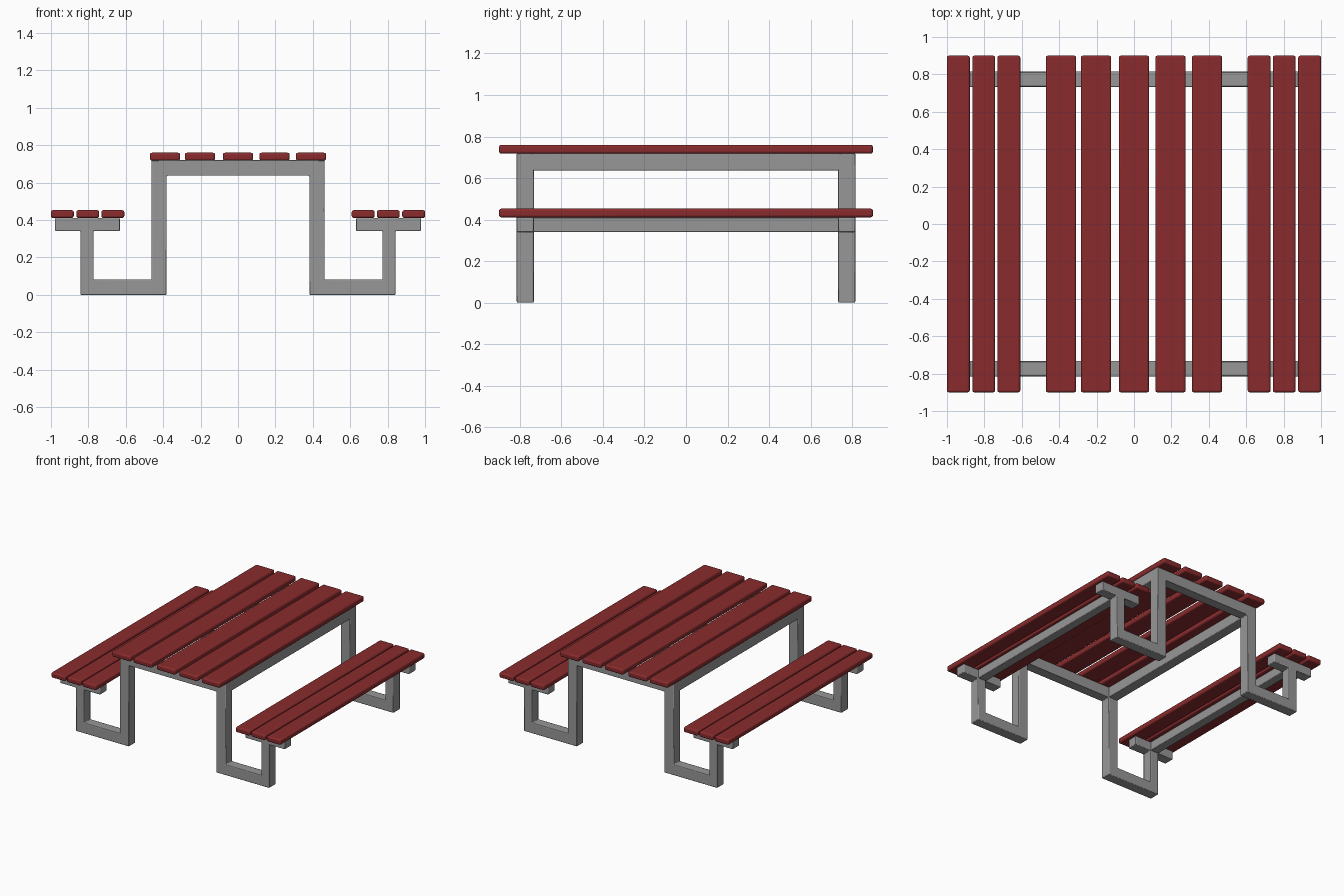
import bpy
import bmesh

cube = bpy.data.objects.get("Cube")
if cube:
    bpy.data.objects.remove(cube, do_unlink=True)


def make_material(name, rgb):
    mat = bpy.data.materials.new(name)
    mat.use_nodes = True
    mat.diffuse_color = (*rgb, 1)
    mat.node_tree.nodes["Principled BSDF"].inputs["Base Color"].default_value = (*rgb, 1)
    return mat


red = make_material("dark red slats", (0.25, 0.024, 0.026))
grey = make_material("grey steel", (0.31, 0.31, 0.31))


def extrude_profile(name, points, y0, y1, mat, bevel, segments):
    """Extrude an x-z outline from y0 to y1 and round its edges."""
    bm = bmesh.new()
    face = bm.faces.new([bm.verts.new((x, y0, z)) for x, z in points])
    ext = bmesh.ops.extrude_face_region(bm, geom=[face])
    verts = [g for g in ext["geom"] if isinstance(g, bmesh.types.BMVert)]
    bmesh.ops.translate(bm, verts=verts, vec=(0, y1 - y0, 0))
    bmesh.ops.recalc_face_normals(bm, faces=bm.faces)
    mesh = bpy.data.meshes.new(name)
    bm.to_mesh(mesh)
    bm.free()
    mesh.materials.append(mat)
    obj = bpy.data.objects.new(name, mesh)
    bpy.context.collection.objects.link(obj)
    mod = obj.modifiers.new("rounded edges", "BEVEL")
    mod.width = bevel
    mod.segments = segments
    bpy.ops.object.select_all(action="DESELECT")
    obj.select_set(True)
    bpy.context.view_layer.objects.active = obj
    bpy.ops.object.shade_smooth_by_angle()
    return obj


def bar(name, x0, x1, z0, z1, y0, y1, mat, bevel, segments):
    outline = [(x0, z0), (x1, z0), (x1, z1), (x0, z1)]
    return extrude_profile(name, outline, y0, y1, mat, bevel, segments)


# Heights and depths shared by the parts
TABLE_Z, BENCH_Z, SLAT_T = 0.72, 0.411, 0.042
BEAM_BOTTOM, BAR_BOTTOM, BASE_TOP = 0.637, 0.341, 0.082
FRAME_IN, FRAME_OUT = 0.733, 0.815
LEG_IN, LEG_OUT, POST_IN, POST_OUT = 0.381, 0.462, 0.772, 0.842
BAR_IN, BAR_OUT = 0.632, 0.978

# End frames: table beam, legs, feet, bench posts and bench bars in one outline
half = [(LEG_IN, BEAM_BOTTOM), (LEG_IN, 0), (POST_OUT, 0), (POST_OUT, BAR_BOTTOM),
        (BAR_OUT, BAR_BOTTOM), (BAR_OUT, BENCH_Z), (BAR_IN, BENCH_Z),
        (BAR_IN, BAR_BOTTOM), (POST_IN, BAR_BOTTOM), (POST_IN, BASE_TOP),
        (LEG_OUT, BASE_TOP), (LEG_OUT, TABLE_Z)]
outline = half + [(-x, z) for x, z in reversed(half)]
for end, y0, y1 in (("front", -FRAME_OUT, -FRAME_IN), ("back", FRAME_IN, FRAME_OUT)):
    extrude_profile(end + "_frame", outline, y0, y1, grey, 0.005, 2)

# Long rails joining the frames
for side, s in (("left", 1), ("right", -1)):
    for part, a, b, z0, z1 in (("table", LEG_IN, LEG_OUT, BEAM_BOTTOM, TABLE_Z),
                               ("bench", POST_IN, POST_OUT, BAR_BOTTOM, BENCH_Z)):
        x0, x1 = sorted((s * a, s * b))
        bar(f"{side}_{part}_rail", x0, x1, z0, z1, -FRAME_IN - 0.01, FRAME_IN + 0.01,
            grey, 0.004, 2)


# Slats of the table top and the benches
def slats(name, centres, width, z):
    for i, x in enumerate(centres, 1):
        bar(f"{name}_slat_{i}", x - width / 2, x + width / 2, z, z + SLAT_T,
            -0.9, 0.9, red, 0.011, 3)


slats("table", (-0.39, -0.203, 0, 0.195, 0.39), 0.162, TABLE_Z - 0.002)
bench = (0.669, 0.803, 0.939)
slats("left_bench", bench, 0.122, BENCH_Z)
slats("right_bench", [-x for x in bench], 0.122, BENCH_Z)
